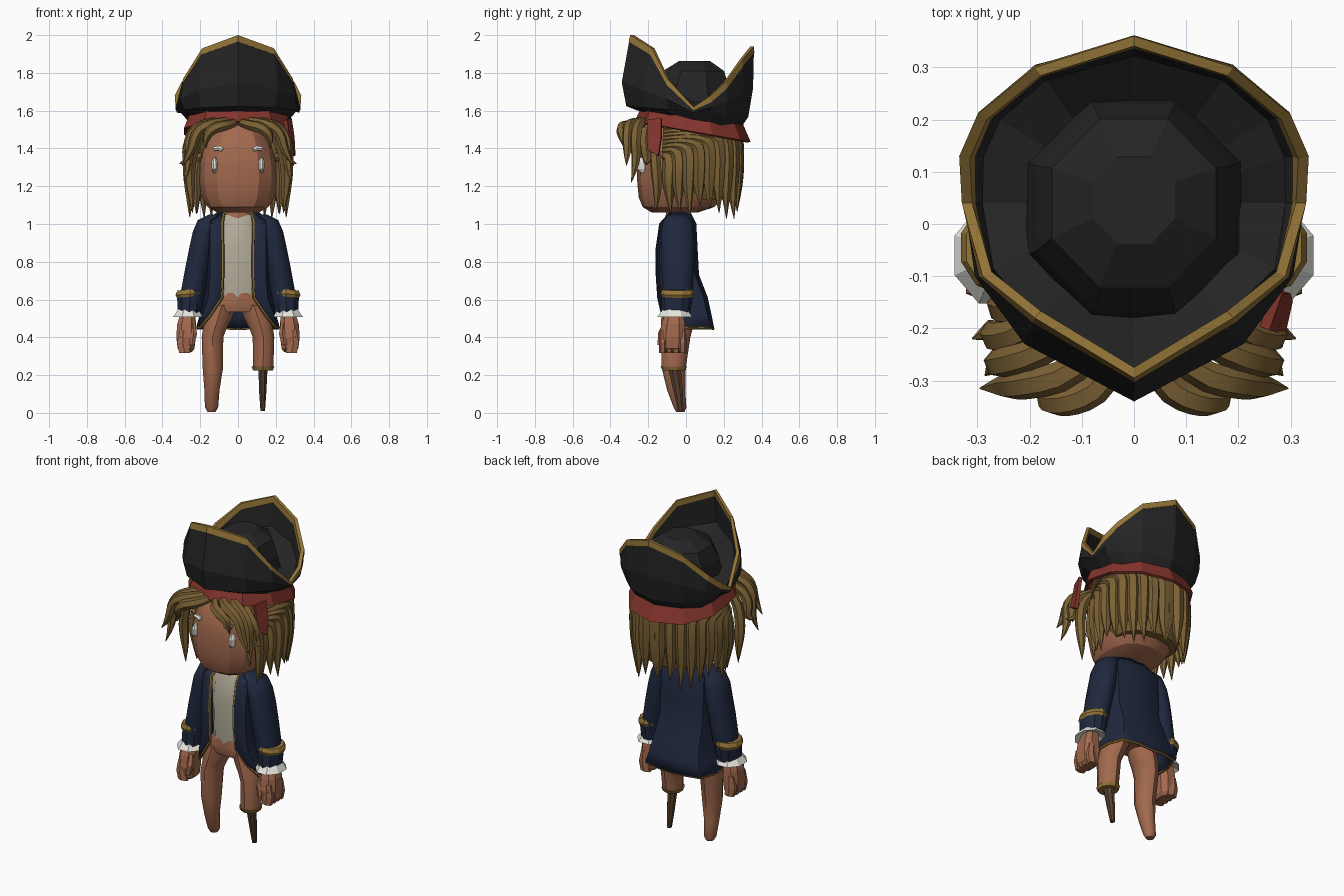
import bpy, bmesh, math, random
from mathutils import Vector as V

random.seed(4)


def mat(name, r, g, b):
    m = bpy.data.materials.new(name)
    m.diffuse_color = (r, g, b, 1)
    return m


SKIN = mat("skin", .36, .14, .075)
NAVY = mat("navy", .014, .021, .048)
GOLD = mat("gold", .30, .18, .04)
BLACK = mat("black", .018, .018, .018)
HAIR = mat("hair", .20, .12, .035)
RED = mat("red", .23, .035, .025)
WHITE = mat("white", .78, .78, .72)
SHIRT = mat("shirt", .45, .41, .32)
WOOD = mat("wood", .09, .05, .025)


def finish(ob, m, mirror=False, thick=0, smooth=0):
    ob.data.materials.append(m)
    if mirror:
        ob.modifiers.new("mirror", 'MIRROR')
    if thick:
        s = ob.modifiers.new("solid", 'SOLIDIFY')
        s.thickness, s.offset = thick, 0
    if smooth:
        bpy.ops.object.select_all(action='DESELECT')
        ob.select_set(True)
        bpy.context.view_layer.objects.active = ob
        bpy.ops.object.shade_smooth_by_angle(angle=math.radians(smooth))
    return ob


def loft(name, rings, m, closed=True, caps=(0, 0), **kw):
    bm = bmesh.new()
    vs = [[bm.verts.new(p) for p in r] for r in rings]
    n = len(rings[0])
    for a, b in zip(vs, vs[1:]):
        for i in range(n if closed else n - 1):
            j = (i + 1) % n
            bm.faces.new((a[i], a[j], b[j], b[i]))
    if caps[0]:
        bm.faces.new(vs[0][::-1])
    if caps[1]:
        bm.faces.new(vs[-1])
    bmesh.ops.recalc_face_normals(bm, faces=bm.faces)
    me = bpy.data.meshes.new(name)
    bm.to_mesh(me)
    bm.free()
    ob = bpy.data.objects.new(name, me)
    bpy.context.collection.objects.link(ob)
    return finish(ob, m, **kw)


def oval(x, y, z, rx, ry, n=10, e=1.0, slope=0):
    pts = []
    for i in range(n):
        a = math.tau * (i + .5) / n
        c, s = math.cos(a), math.sin(a)
        px = rx * math.copysign(abs(c) ** e, c)
        py = ry * math.copysign(abs(s) ** e, s)
        pts.append((x + px, y + py, z - slope * py))
    return pts


def tube(name, specs, m, n=10, e=1.0, caps=(1, 1), **kw):
    return loft(name, [oval(*s, n=n, e=e) for s in specs], m, caps=caps, **kw)


def strands(name, paths, r, m, taper=None, res=3, mirror=False, smooth=50):
    cu = bpy.data.curves.new(name, 'CURVE')
    cu.dimensions, cu.bevel_depth, cu.bevel_resolution = '3D', r, 1
    cu.use_fill_caps = True
    for p in paths:
        sp = cu.splines.new('NURBS' if taper else 'POLY')
        sp.points.add(len(p) - 1)
        for i, q in enumerate(p):
            sp.points[i].co = (*q, 1)
            sp.points[i].radius = taper[i] if taper else 1
        if taper:
            sp.order_u, sp.use_endpoint_u, sp.resolution_u = 3, True, res
    ob = bpy.data.objects.new(name, cu)
    bpy.context.collection.objects.link(ob)
    bpy.ops.object.select_all(action='DESELECT')
    ob.select_set(True)
    bpy.context.view_layer.objects.active = ob
    bpy.ops.object.convert(target='MESH')
    ob = bpy.context.object
    ob.data.materials.clear()
    return finish(ob, m, mirror=mirror, smooth=smooth)


# Head, neck, eyes and brows
tube("head", [(0, -.06, 1.06, .11, .12), (0, -.04, 1.09, .165, .19), (0, -.025, 1.14, .198, .225),
              (0, -.02, 1.22, .216, .238), (0, -.02, 1.32, .214, .24), (0, -.015, 1.41, .19, .23),
              (0, -.005, 1.48, .155, .205), (0, 0, 1.53, .11, .17)], SKIN, n=14, e=.8, smooth=25)
tube("neck", [(0, -.04, 1.0, .09, .075), (0, -.04, 1.09, .06, .06)], SKIN)
tube("eye", [(.124, -.226, 1.27, .006, .012), (.124, -.232, 1.29, .016, .026), (.124, -.232, 1.325, .018, .026),
             (.124, -.228, 1.352, .008, .014)], WHITE, n=8, mirror=True)
strands("brow", [[(.082, -.244, 1.392), (.1, -.242, 1.402), (.125, -.232, 1.398)]], .013, WHITE, mirror=True)

# Hair: scalp cap, sweeping side and back strands, front fringe
tube("hair_cap", [(0, .1, 1.13, .19, .14), (0, .075, 1.2, .235, .19), (0, .06, 1.4, .245, .21),
                  (0, .05, 1.52, .22, .2)], HAIR, n=14, smooth=40)


def scalp(deg, z, k=1.0):
    a = math.radians(deg)
    return (.25 * k * abs(math.cos(a)) ** .8, .04 + .228 * k * math.sin(a), z)


locks = []
for i in range(10):
    f = i / 9
    d = -34 + 122 * f
    z = 1.33 + .19 * f ** .8
    low = 1.07 - .03 * f + random.uniform(-.035, .04)
    locks.append([scalp(-44, z + .02, .99), scalp(-44 + (d + 44) * .6, z + .03, 1), scalp(d, z + .01, .99),
                  scalp(d + 1, min(1.35, z - .08), 1.04), scalp(d, 1.19, 1.02),
                  scalp(d + 2, low, random.uniform(1.0, 1.06))])
strands("side_and_back_hair", locks, .038, HAIR, taper=(.5, .9, 1, 1, .85, .04), mirror=True)
fringe = [
    [(.0, -.2, 1.545), (.05, -.31, 1.525), (.13, -.345, 1.51), (.175, -.335, 1.46), (.17, -.325, 1.4)],
    [(.03, -.2, 1.55), (.11, -.29, 1.54), (.22, -.31, 1.5), (.245, -.31, 1.38), (.295, -.315, 1.31)],
    [(.09, -.2, 1.55), (.18, -.25, 1.54), (.265, -.27, 1.46), (.255, -.26, 1.32), (.285, -.29, 1.22)],
    [(.14, -.16, 1.53), (.21, -.21, 1.5), (.27, -.22, 1.42), (.265, -.2, 1.32), (.31, -.22, 1.32)],
    [(.14, -.14, 1.52), (.22, -.17, 1.46), (.258, -.16, 1.3), (.25, -.15, 1.17), (.24, -.16, 1.06)]]
strands("fringe", fringe, .03, HAIR, taper=(.6, 1, 1, .85, .05), mirror=True)

# Headscarf band and its hanging tail
loft("headscarf", [oval(0, .03, 1.565, .262, .265, 10, .92, .15), oval(0, .035, 1.487, .292, .3, 10, .92, .18)],
     RED, thick=.015)
loft("headscarf_tail", [[(.25, -.2, 1.55), (.275, -.13, 1.56)], [(.265, -.205, 1.45), (.29, -.13, 1.46)],
                        [(.275, -.235, 1.41), (.295, -.145, 1.36)]], RED, closed=False, thick=.02)

# Cocked hat: turned-up brim, gold edging and crown
RIM = [(0, -.295, 2.0), (.19, -.18, 1.93), (.29, -.10, 1.77), (.33, .04, 1.62),
       (.335, .13, 1.68), (.30, .21, 1.75), (.19, .30, 1.87), (0, .36, 1.94)]
BELLY = [(0, -.34, 1.75), (.21, -.23, 1.71), (.305, -.10, 1.66), (.325, .04, 1.59),
         (.322, .14, 1.62), (.285, .22, 1.65), (.19, .305, 1.69), (0, .355, 1.72)]


def full(half):
    return [V(p) for p in half] + [V((-x, y, z)) for x, y, z in half[-2:0:-1]]


def shrink(ring, s, z=None):
    return [V((p.x * s, .04 + (p.y - .04) * s, p.z if z is None else z)) for p in ring]


rim, belly = full(RIM), full(BELLY)
lip = [V((p.x * .93, p.y * .93, 1.597 - .08 * p.y)) for p in belly]
base = [V((p.x * .78, .03 + (p.y - .03) * .78, 1.55 - .15 * p.y)) for p in belly]
edge = [a + (b - a).normalized() * min(.035, .6 * (b - a).length) for a, b in zip(rim, belly)]
rim_in, edge_in = shrink(rim, .94), shrink(edge, .93)
loft("hat_brim_outside", [base, lip, belly, edge], BLACK, caps=(1, 0))
loft("hat_gold_edge", [shrink(edge, 1.008), rim, rim_in, edge_in], GOLD)
loft("hat_brim_inside", [edge_in, [p.lerp(q, .75) for p, q in zip(edge_in, shrink(belly, .88))],
                         shrink(belly, .56, 1.66)], BLACK)
tube("hat_crown", [(0, .03, 1.61, .23, .24), (0, .03, 1.72, .205, .215), (0, .04, 1.81, .17, .175),
                   (0, .045, 1.862, .085, .09)], BLACK, n=8)

# Shirt and trousers
tube("shirt", [(0, -.05, .58, .115, .085), (0, -.055, .7, .115, .088), (0, -.055, .88, .12, .09),
               (0, -.05, 1.0, .125, .075), (0, -.045, 1.05, .1, .055)], SHIRT, smooth=30)
tube("trouser_hips", [(0, -.047, .635, .116, .09), (0, -.045, .59, .15, .092), (0, -.045, .56, .17, .088),
                      (0, -.045, .535, .16, .08)], SKIN, n=14, smooth=40)
LEG = [(.085, -.045, .57, .08, .084), (.106, -.045, .5, .078, .086), (.122, -.048, .45, .066, .084),
       (.135, -.055, .4, .06, .078), (.133, -.065, .24, .057, .064)]
tube("whole_leg", [(-x, *r) for x, *r in LEG] + [(-.138, -.052, .12, .042, .048),
     (-.14, -.032, .03, .037, .034), (-.14, -.03, .005, .022, .022)], SKIN, smooth=40)
tube("short_leg", LEG, SKIN, smooth=40)
tube("peg_band", [(.132, -.065, .225, .055, .06), (.132, -.065, .245, .064, .07)], GOLD)
tube("peg", [(.132, -.06, .23, .026, .036), (.131, -.04, .1, .02, .026), (.131, -.028, .01, .013, .016)], WOOD, n=8)

# Coat body, open at the front, with gold edging: (z, front x, front y, half width, back y)
COAT = [(1.055, .075, -.085, .11, .02), (1.0, .083, -.135, .165, .048), (.86, .08, -.155, .165, .055),
        (.73, .08, -.153, .165, .062), (.61, .085, -.145, .175, .108), (.52, .145, -.125, .195, .128),
        (.45, .2, -.08, .215, .142)]
rows = []
for z, xf, yf, w, yb in COAT:
    mid = (yf + yb) / 2
    rows.append([(xf, yf, z), (xf + (w - xf) * .75, yf + .02, z), (w, mid, z), (w * .84, yb - .02, z),
                 (w * .4, yb, z), (0, yb, z - .005)])
loft("coat_body", rows, NAVY, closed=False, mirror=True, thick=.014, smooth=35)
strands("coat_gold_edge", [[r[0] for r in rows] + rows[-1][1:]], .008, GOLD, mirror=True)

# Sleeves, turned cuffs, shirt cuffs and hands
tube("sleeve", [(.11, -.045, 1.05, .045, .05), (.16, -.045, 1.02, .055, .075), (.178, -.045, .96, .063, .09),
                (.193, -.042, .88, .066, .092), (.213, -.044, .78, .066, .09), (.238, -.045, .64, .067, .082),
                (.255, -.05, .53, .06, .075)], NAVY, n=12, mirror=True, smooth=40)
loft("turned_cuff", [oval(.258, -.055, .53, .063, .078), oval(.253, -.045, .625, .074, .083)],
     NAVY, caps=(1, 1), mirror=True)
loft("cuff_gold_edge", [[(x, y, z - .09 * (x - .255)) for x, y, z in oval(*s)] for s in
                        ((.254, -.045, .614, .072, .083), (.255, -.045, .63, .08, .09),
                         (.252, -.045, .654, .073, .083))], GOLD, caps=(1, 1), mirror=True)
tube("shirt_cuff", [(.262, -.058, .55, .057, .068), (.265, -.06, .508, .085, .1), (.266, -.06, .525, .05, .05)],
     WHITE, n=8, mirror=True)
tube("palm", [(.265, -.062, .53, .04, .05), (.272, -.068, .47, .053, .066), (.275, -.072, .4, .055, .074),
              (.275, -.072, .34, .047, .066), (.272, -.07, .322, .03, .05)], SKIN, n=8, e=.75, mirror=True)
for i in range(4):
    y = -.123 + .035 * i
    tube(f"finger_{i + 1}", [(.29, y, .44, .022, .018), (.293, y, .37, .034, .021), (.282, y, .318, .034, .019)],
         SKIN, n=6, mirror=True)
tube("thumb", [(.24, -.1, .48, .015, .02), (.235, -.125, .42, .021, .024), (.245, -.132, .36, .016, .018)],
     SKIN, n=6, mirror=True)
